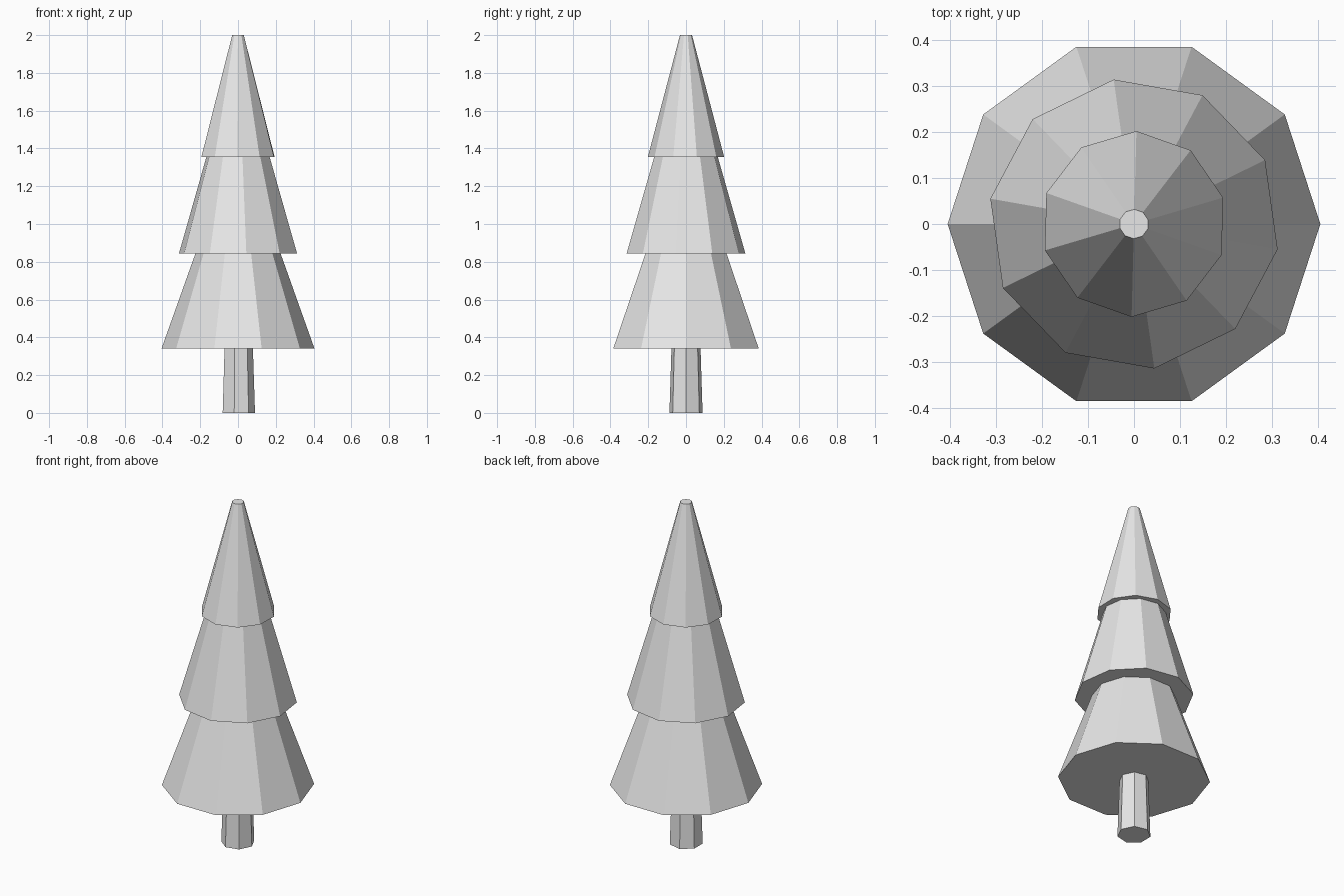
import bpy
import math

cube = bpy.data.objects.get("Cube")
if cube:
    bpy.data.objects.remove(cube, do_unlink=True)

# One plain grey for the whole tree
COLOR = (0.8, 0.8, 0.8, 1.0)
grey = bpy.data.materials.new("light_grey")
grey.use_nodes = True
grey.diffuse_color = COLOR
shader = grey.node_tree.nodes["Principled BSDF"]
shader.inputs["Base Color"].default_value = COLOR


def frustum(name, sides, r_bottom, r_top, z_bottom, z_top, turn=0.0):
    """Closed tapered prism whose first corner sits `turn` degrees from +x."""
    verts = []
    for radius, z in ((r_bottom, z_bottom), (r_top, z_top)):
        for i in range(sides):
            a = math.radians(turn) + math.tau * i / sides
            verts.append((radius * math.cos(a), radius * math.sin(a), z))
    faces = [(i, (i + 1) % sides, sides + (i + 1) % sides, sides + i)
             for i in range(sides)]
    faces.append(tuple(reversed(range(sides))))
    faces.append(tuple(range(sides, 2 * sides)))
    mesh = bpy.data.meshes.new(name)
    mesh.from_pydata(verts, [], faces)
    mesh.materials.append(grey)
    mesh.update()
    obj = bpy.data.objects.new(name, mesh)
    bpy.context.collection.objects.link(obj)
    return obj


# Seven-sided trunk
frustum("trunk", 7, 0.09, 0.079, 0.0, 0.34)

# Three ten-sided foliage tiers, each turned a little
frustum("lower_foliage", 10, 0.405, 0.225, 0.34, 0.845)
frustum("middle_foliage", 10, 0.317, 0.17, 0.845, 1.355, turn=-10)
frustum("top_foliage", 10, 0.202, 0.032, 1.355, 2.0, turn=16.5)
